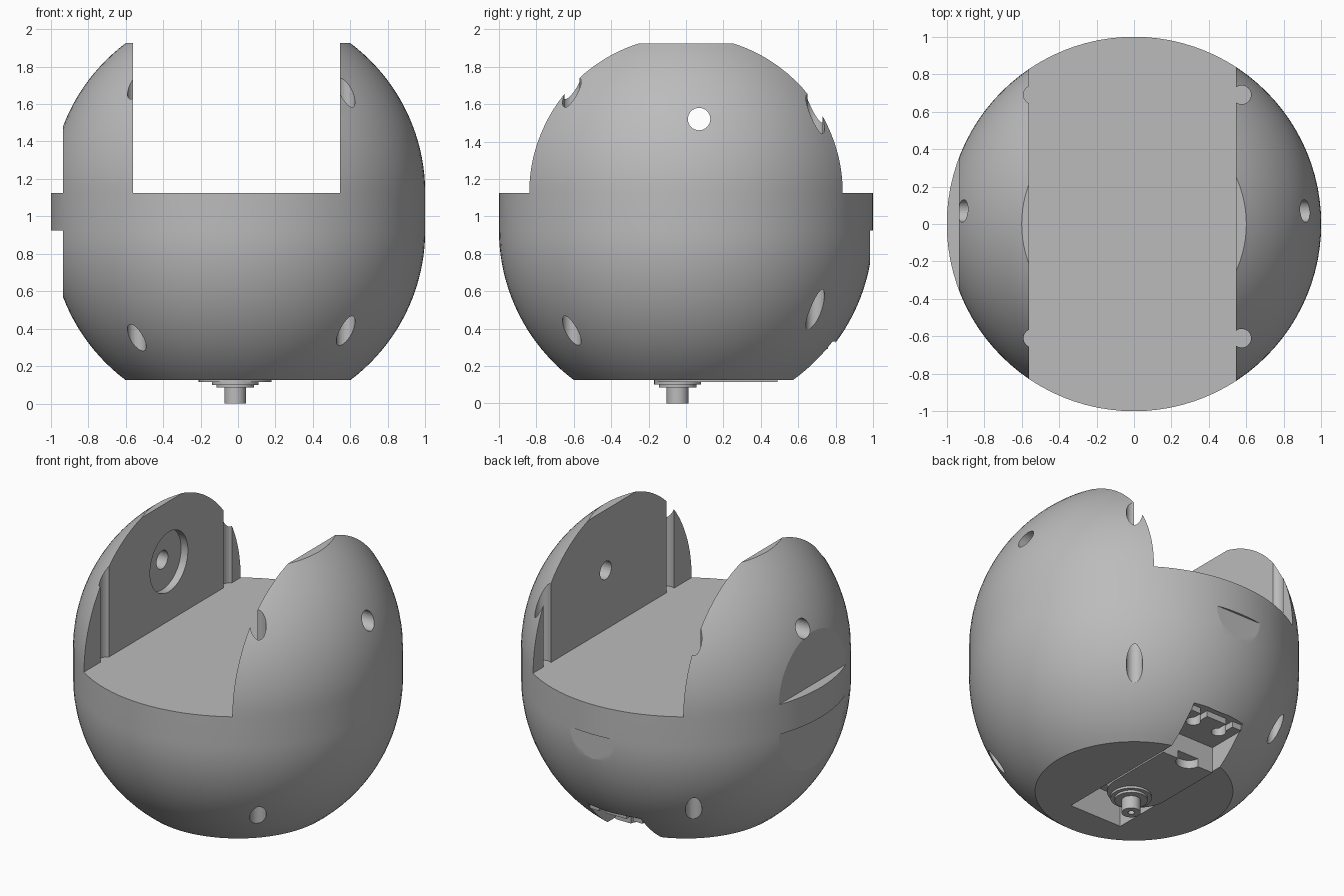
import bpy
import math
from mathutils import Vector

cube = bpy.data.objects.get("Cube")
if cube:
    bpy.data.objects.remove(cube)

grey = bpy.data.materials.new("plain grey")
grey.use_nodes = True
COLOUR = (0.5, 0.5, 0.5, 1)
grey.diffuse_color = COLOUR
grey.node_tree.nodes["Principled BSDF"].inputs["Base Color"].default_value = COLOUR


def activate(obj):
    bpy.ops.object.select_all(action="DESELECT")
    obj.select_set(True)
    bpy.context.view_layer.objects.active = obj


def finish(obj, name):
    obj.name = name
    obj.data.materials.clear()
    obj.data.materials.append(grey)
    return obj


def box(name, x, y, z):
    """Box from three (low, high) ranges."""
    bpy.ops.mesh.primitive_cube_add(size=1)
    obj = bpy.context.object
    ranges = (x, y, z)
    low = Vector([r[0] for r in ranges])
    high = Vector([r[1] for r in ranges])
    for v in obj.data.vertices:
        v.co = Vector([(low[i] + high[i]) / 2 + v.co[i] * (high[i] - low[i]) for i in range(3)])
    return finish(obj, name)


def rod(name, radius, start, end, sides=32):
    """Cylinder between two points."""
    start, end = Vector(start), Vector(end)
    axis = end - start
    bpy.ops.mesh.primitive_cylinder_add(vertices=sides, radius=radius, depth=axis.length)
    obj = bpy.context.object
    turn = axis.to_track_quat("Z", "Y")
    for v in obj.data.vertices:
        v.co = turn @ v.co + (start + end) / 2
    return finish(obj, name)


def combine(obj, other, operation="DIFFERENCE"):
    """Apply a boolean and discard the second shape."""
    activate(obj)
    mod = obj.modifiers.new("cut", "BOOLEAN")
    mod.operation = operation
    mod.solver = "EXACT"
    mod.object = other
    bpy.ops.object.modifier_apply(modifier=mod.name)
    bpy.data.objects.remove(other)


def smooth(obj, degrees):
    activate(obj)
    bpy.ops.object.shade_smooth_by_angle(angle=math.radians(degrees))


def lathe(name, profile, sides):
    """Closed solid of revolution from (radius, height) points."""
    verts, faces = [], []
    for r, z in profile:
        for s in range(sides):
            a = math.tau * s / sides
            verts.append((r * math.cos(a), r * math.sin(a), z))
    for i in range(len(profile) - 1):
        for s in range(sides):
            t = (s + 1) % sides
            faces.append((i * sides + s, i * sides + t, (i + 1) * sides + t, (i + 1) * sides + s))
    faces.append(tuple(reversed(range(sides))))
    faces.append(tuple(range(len(verts) - sides, len(verts))))
    mesh = bpy.data.meshes.new(name)
    mesh.from_pydata(verts, [], faces)
    obj = bpy.data.objects.new(name, mesh)
    bpy.context.collection.objects.link(obj)
    return finish(obj, name)


# Shell: two truncated hemispheres joined by a straight band
LOW, HIGH = 0.925, 1.125
STEPS = 20
cap_angle = math.asin(0.8)
arc = [cap_angle * i / STEPS for i in range(STEPS + 1)]
profile = [(math.cos(a), LOW - math.sin(a)) for a in reversed(arc)]
profile += [(math.cos(a), HIGH + math.sin(a)) for a in arc]
shell = lathe("ball_shell", profile, 96)

# Wide slot that leaves two upright walls
combine(shell, box("slot", (-0.56, 0.545), (-2, 2), (HIGH, 3)))

# Flats on one side, above and below the band, and a shallow one at the back
combine(shell, box("upper_flat", (-2, -0.935), (-2, 2), (HIGH, 3)))
combine(shell, box("lower_flat", (-2, -0.935), (-2, 2), (-1, LOW)))
combine(shell, box("back_flat", (-0.5, 0.5), (0.985, 2), (0.5, LOW)))

# Axle hole through both walls, with a round recess inside one of them
combine(shell, rod("axle_hole", 0.06, (-2, 0.07, 1.52), (2, 0.07, 1.52)))
combine(shell, rod("axle_recess", 0.2, (-0.61, 0.07, 1.52), (0, 0.07, 1.52), 48))

# Vertical screw holes, above and below the platform
for x in (-0.54, 0.575):
    for y in (-0.61, 0.69):
        combine(shell, rod("upper_screw", 0.05, (x, y, HIGH), (x, y, 3)))
        combine(shell, rod("lower_screw", 0.05, (x, y, -1), (x, y, 0.8)))

# Motor pocket underneath, with two screw holes in its outer step
LEFT, RIGHT = -0.21, 0.18
MID = (LEFT + RIGHT) / 2
combine(shell, box("pocket", (LEFT, RIGHT), (-0.38, 0.8), (-1, 0.33)))
for side in (-1, 1):
    x = MID + side * 0.1
    combine(shell, rod("tab_hole", 0.045, (x, 0.66, 0), (x, 0.66, 0.45)))
smooth(shell, 9)

# Motor body: rounded at the shaft end, with a bite at the other end
BASE = 0.115
motor = box("motor_body", (LEFT, RIGHT), (0.03, 0.49), (BASE, 0.35))
combine(motor, rod("round_end", 0.195, (MID, 0.03, BASE), (MID, 0.03, 0.35), 48), "UNION")
combine(motor, rod("cable_bite", 0.08, (MID, 0.5, 0), (MID, 0.5, 0.17)))
smooth(motor, 30)

# Mounting tab with two open screw slots
tab = box("motor_tab", (LEFT, RIGHT), (0.48, 0.76), (0.29, 0.34))
for side in (-1, 1):
    x = MID + side * 0.1
    combine(tab, rod("slot_end", 0.045, (x, 0.66, 0), (x, 0.66, 0.5)))
    combine(tab, box("slot_mouth", (x - 0.025, x + 0.025), (0.66, 1), (0, 0.5)))
smooth(tab, 30)

# Stepped collar and output shaft with a small bore
AXIS = (-0.015, -0.045)
for name, radius, bottom in (("collar_wide", 0.125, 0.1), ("collar_narrow", 0.1, 0.085)):
    smooth(rod(name, radius, (*AXIS, bottom), (*AXIS, 0.13), 48), 30)
shaft = rod("output_shaft", 0.058, (*AXIS, 0), (*AXIS, 0.12))
combine(shaft, rod("bore", 0.02, (*AXIS, -1), (*AXIS, 0.06), 16))
smooth(shaft, 30)
